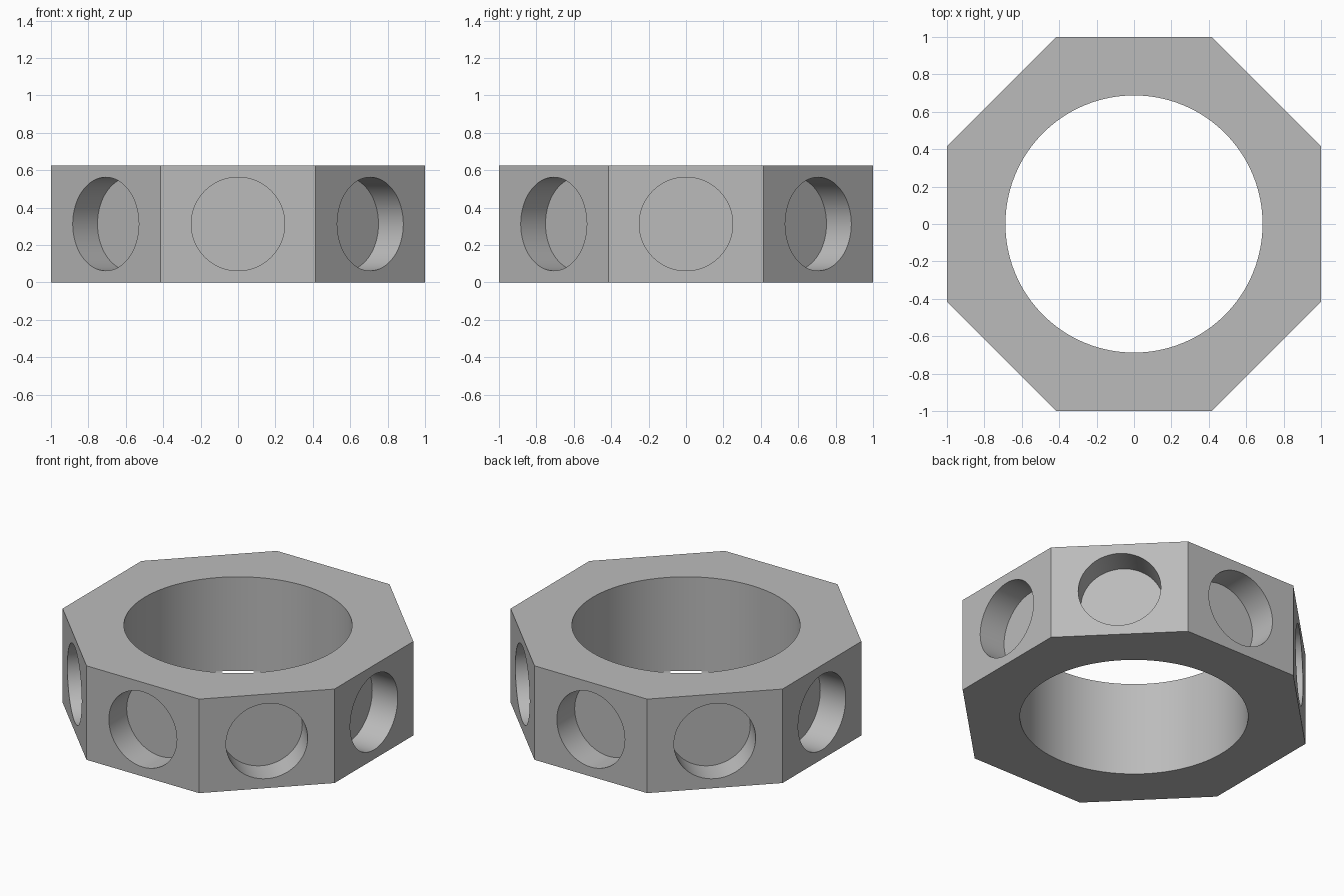
import bpy
import bmesh
from math import pi, cos, radians
from mathutils import Matrix

SIDES = 8
HEIGHT = 0.625
APOTHEM = 1.0
BORE_RADIUS = 0.6875
POCKET_RADIUS = 0.25
POCKET_DEPTH = 0.1875

cube = bpy.data.objects.get("Cube")
if cube:
    bpy.data.objects.remove(cube, do_unlink=True)


def make_material(name, colour):
    mat = bpy.data.materials.new(name)
    mat.use_nodes = True
    mat.diffuse_color = colour
    mat.node_tree.nodes["Principled BSDF"].inputs["Base Color"].default_value = colour
    return mat


def add_cylinder(bm, radius, depth, segments, matrix):
    bmesh.ops.create_cone(bm, cap_ends=True, segments=segments, radius1=radius,
                          radius2=radius, depth=depth, matrix=matrix)


def make_object(name, bm):
    mesh = bpy.data.meshes.new(name)
    bm.to_mesh(mesh)
    bm.free()
    obj = bpy.data.objects.new(name, mesh)
    bpy.context.collection.objects.link(obj)
    return obj


grey = make_material("plain grey", (0.5, 0.5, 0.5, 1))
mid = Matrix.Translation((0, 0, HEIGHT / 2))

# Octagonal ring body, flat sides facing the axes
bm = bmesh.new()
add_cylinder(bm, APOTHEM / cos(pi / SIDES), HEIGHT, SIDES,
             mid @ Matrix.Rotation(pi / SIDES, 4, "Z"))
ring = make_object("octagonal_ring", bm)
ring.data.materials.append(grey)

# Cutter: central bore plus one blind round pocket per side
bm = bmesh.new()
add_cylinder(bm, BORE_RADIUS, HEIGHT * 2, 128, mid)
length = POCKET_DEPTH * 2
for i in range(SIDES):
    turn = Matrix.Rotation(i * 2 * pi / SIDES, 4, "Z")
    outward = Matrix.Translation((APOTHEM, 0, 0)) @ Matrix.Rotation(pi / 2, 4, "Y")
    add_cylinder(bm, POCKET_RADIUS, length, 64, mid @ turn @ outward)
cutter = make_object("hole_cutter", bm)
cutter.data.materials.append(grey)
cutter.hide_render = True

# Cut the holes, then discard the cutter
cut = ring.modifiers.new("holes", "BOOLEAN")
cut.operation = "DIFFERENCE"
cut.solver = "EXACT"
cut.object = cutter
bpy.ops.object.select_all(action="DESELECT")
ring.select_set(True)
bpy.context.view_layer.objects.active = ring
bpy.ops.object.modifier_apply(modifier=cut.name)
bpy.data.objects.remove(cutter, do_unlink=True)

# Smooth round walls, crisp edges
bpy.ops.object.shade_smooth_by_angle(angle=radians(30))
